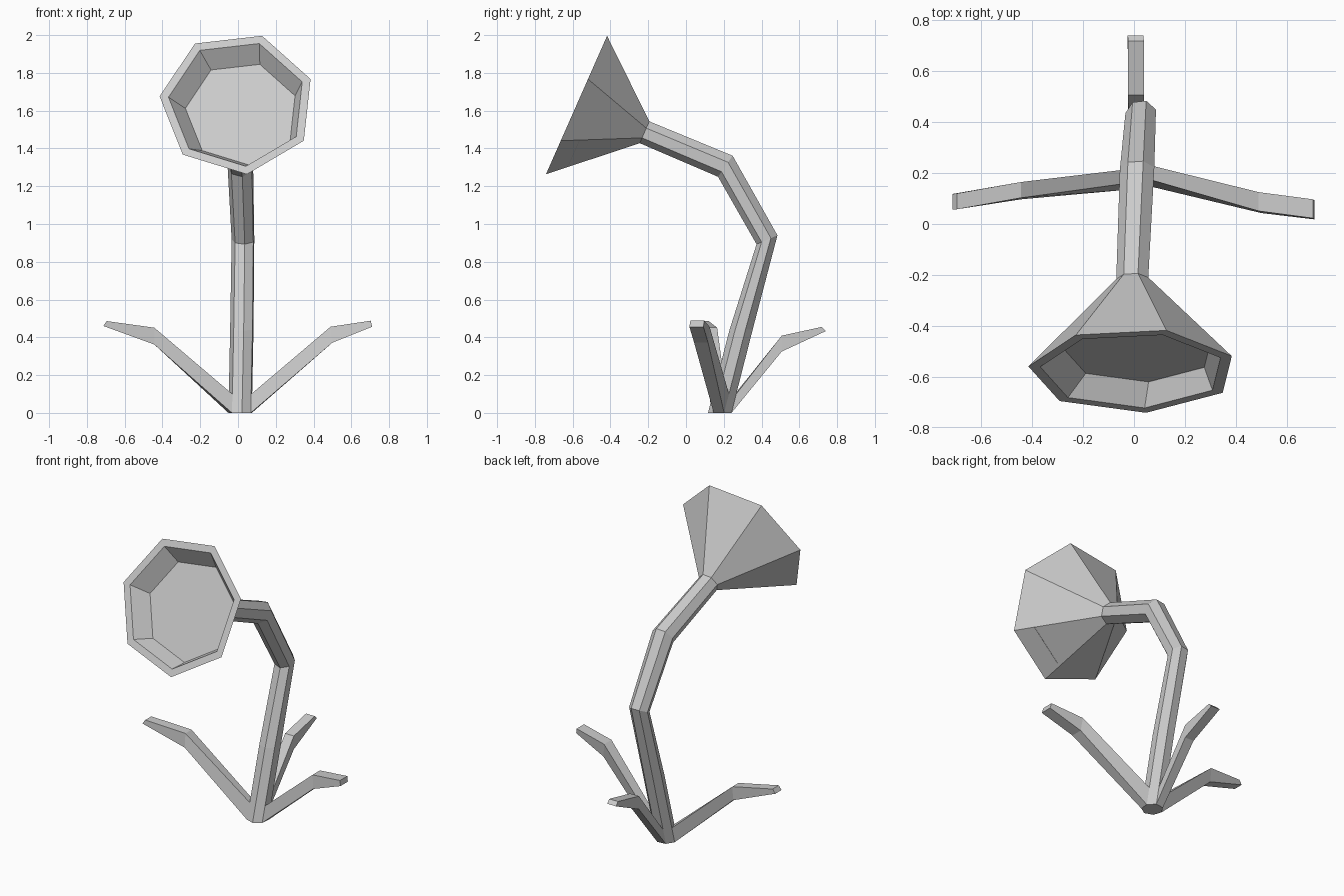
import bpy, bmesh
from math import sin, cos, radians, tau
from mathutils import Vector

old = bpy.data.objects.get("Cube")
if old:
    bpy.data.objects.remove(old, do_unlink=True)

GREY = (0.6, 0.6, 0.6, 1)
mat = bpy.data.materials.new("plain grey")
mat.use_nodes = True
mat.diffuse_color = GREY
mat.node_tree.nodes["Principled BSDF"].inputs["Base Color"].default_value = GREY

SIDES = 7
PHASE = radians(20)


def ring(centre, radius, up):
    """Seven-sided ring spanned by the x axis and the given up direction."""
    v = Vector(up).normalized()
    u = Vector((1, 0, 0))
    angles = [PHASE + tau * i / SIDES for i in range(SIDES)]
    return [Vector(centre) + radius * (cos(a) * u + sin(a) * v) for a in angles]


def loft(name, rings):
    """Skin a row of equal rings and cap both ends."""
    bm = bmesh.new()
    rows = [[bm.verts.new(p) for p in r] for r in rings]
    n = len(rows[0])
    for a, b in zip(rows, rows[1:]):
        for i in range(n):
            j = (i + 1) % n
            bm.faces.new((a[i], a[j], b[j], b[i]))
    bm.faces.new(rows[0])
    bm.faces.new(rows[-1])
    bmesh.ops.recalc_face_normals(bm, faces=bm.faces)
    mesh = bpy.data.meshes.new(name)
    bm.to_mesh(mesh)
    bm.free()
    mesh.materials.append(mat)
    obj = bpy.data.objects.new(name, mesh)
    bpy.context.collection.objects.link(obj)
    return obj


# Bent stem, from the ground up to the neck
FACING = (0, 0.404, 0.915)
base = ring((0.013, 0.18, 0), 0.064, (0, 1, 0))
lower = ring((0.022, 0.293, 0.44), 0.064, (0, 1, 0.05))
elbow = ring((0.028, 0.43, 0.917), 0.062, (0, 0.92, 0.39))
bend = ring((0.014, 0.209, 1.307), 0.07, (0, 0.57, 0.82))
neck = ring((-0.005, -0.219, 1.487), 0.065, FACING)
loft("stem", [base, lower, elbow, bend, neck])

# Flared head with a bevelled rim and a recessed floor
rim_centre = Vector((-0.004, -0.576, 1.638))
loft("flower_head", [
    neck,
    ring(rim_centre, 0.413, FACING),
    ring(rim_centre, 0.366, FACING),
    ring((0.02, -0.5, 1.585), 0.3, FACING),
])


def leaf(name, side, half, *sections):
    """Four-sided leaf growing from the foot of one stem side."""
    a, b = side, (side + 1) % SIDES
    rise = 0.1 / 0.44
    root = [base[a], base[b], base[b].lerp(lower[b], rise), base[a].lerp(lower[a], rise)]
    half = Vector(half)
    rows = [root]
    for bottom, top in sections:
        bottom, top = Vector(bottom), Vector(top)
        rows.append([bottom + half, bottom - half, top - half, top + half])
    loft(name, rows)


# Leaves: each has a kink section and a tip section (bottom, top)
leaf("left_leaf", 6, (0, -0.037, 0),
     ((0.5, 0.08, 0.372), (0.49, 0.088, 0.456)),
     ((0.71, 0.055, 0.456), (0.703, 0.06, 0.488)))
leaf("right_leaf", 3, (0, 0.031, 0),
     ((-0.443, 0.128, 0.362), (-0.443, 0.134, 0.451)),
     ((-0.713, 0.087, 0.46), (-0.695, 0.089, 0.486)))
leaf("back_leaf", 1, (0.031, 0, 0),
     ((0.008, 0.507, 0.325), (0.008, 0.507, 0.409)),
     ((0.006, 0.74, 0.433), (0.008, 0.718, 0.455)))
